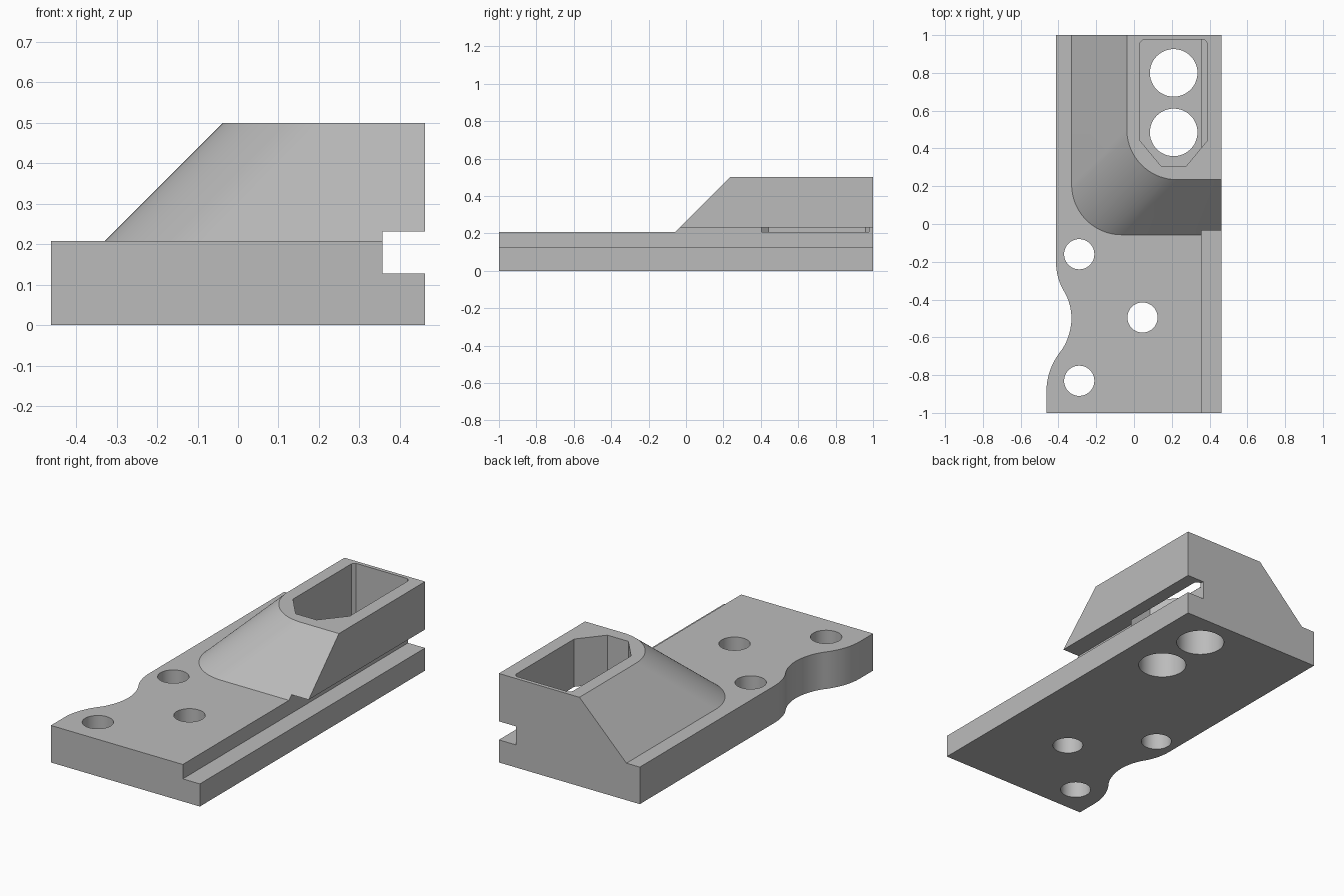
import bpy
import bmesh
import math
from mathutils import Vector, geometry

cube = bpy.data.objects.get("Cube")
if cube:
    bpy.data.objects.remove(cube, do_unlink=True)

grey = bpy.data.materials.new("plain grey")
grey.use_nodes = True
colour = (0.5, 0.5, 0.5, 1)
grey.diffuse_color = colour
grey.node_tree.nodes["Principled BSDF"].inputs["Base Color"].default_value = colour

STEP = 0.208   # top of the base plate
TOP = 0.5      # top of the raised housing


def loft(name, lower, z0, upper, z1):
    """Solid between two outlines with matching point counts."""
    bm = bmesh.new()
    low = [bm.verts.new((x, y, z0)) for x, y in lower]
    high = [bm.verts.new((x, y, z1)) for x, y in upper]
    bm.faces.new(low)
    bm.faces.new(high)
    for i in range(len(low)):
        j = (i + 1) % len(low)
        bm.faces.new((low[i], low[j], high[j], high[i]))
    bmesh.ops.recalc_face_normals(bm, faces=bm.faces)
    mesh = bpy.data.meshes.new(name)
    bm.to_mesh(mesh)
    bm.free()
    mesh.materials.append(grey)
    obj = bpy.data.objects.new(name, mesh)
    bpy.context.collection.objects.link(obj)
    return obj


def prism(name, outline, z0, z1):
    return loft(name, outline, z0, outline, z1)


def arc(cx, cy, r, start, end, n):
    angles = [math.radians(start + (end - start) * i / n) for i in range(n + 1)]
    return [(cx + r * math.cos(a), cy + r * math.sin(a)) for a in angles]


def combine(target, other, operation):
    """Apply a boolean and remove the helper."""
    mod = target.modifiers.new(operation.title(), 'BOOLEAN')
    mod.operation = operation
    mod.solver = 'EXACT'
    mod.object = other
    other.hide_render = True
    bpy.ops.object.select_all(action='DESELECT')
    bpy.context.view_layer.objects.active = target
    target.select_set(True)
    bpy.ops.object.modifier_apply(modifier=mod.name)
    bpy.data.objects.remove(other, do_unlink=True)


# Base plate with a wavy left edge
wave = [
    ((-0.413, -0.2), (-0.413, -0.27), (-0.39, -0.325)),
    ((-0.368, -0.36), (-0.345, -0.4), (-0.331, -0.45)),
    ((-0.331, -0.5), (-0.331, -0.56), (-0.355, -0.63)),
    ((-0.385, -0.67), (-0.43, -0.725), (-0.463, -0.8)),
    ((-0.463, -0.88),),
]
edge = []
for a, b in zip(wave, wave[1:]):
    pts = geometry.interpolate_bezier(*[Vector(p) for p in (*a, b[0])], 11)
    edge += [(p.x, p.y) for p in pts[:-1]]
edge.append(wave[-1][0])
outline = [(0.463, 1), (-0.413, 1)] + edge + [(-0.463, -1), (0.463, -1)]
body = prism("bracket_body", outline, 0, STEP)

# Raised housing with sloped sides and a rounded corner
def housing_outline(shift):
    corner = arc(0.227 - shift, 0.5 - shift, 0.265, 180, 270, 24)
    return [(0.463, 1), (corner[0][0], 1)] + corner + [(0.463, corner[-1][1])]


housing = loft("housing", housing_outline(TOP - STEP), STEP, housing_outline(0), TOP)
combine(body, housing, 'UNION')

# Side groove along the whole right side
groove = prism("groove_cutter", [(0.357, -1.1), (0.6, -1.1), (0.6, 1.1), (0.357, 1.1)],
               0.127, 0.231)
combine(body, groove, 'DIFFERENCE')

# Open pocket in the housing
pocket = prism("pocket_cutter", [
    (0.145, 0.305), (0.275, 0.305), (0.387, 0.44), (0.387, 0.96), (0.37, 0.978),
    (0.05, 0.978), (0.033, 0.96), (0.033, 0.44)], STEP, 0.7)
combine(body, pocket, 'DIFFERENCE')

# Through holes
holes = [(0.21, 0.8, 0.126), (0.21, 0.485, 0.126),
         (-0.29, -0.16, 0.08), (0.045, -0.495, 0.08), (-0.29, -0.83, 0.08)]
for x, y, r in holes:
    combine(body, prism("hole_cutter", arc(x, y, r, 0, 360, 48)[:-1], -0.1, 0.4), 'DIFFERENCE')

bpy.ops.object.shade_smooth_by_angle(angle=math.radians(25))
